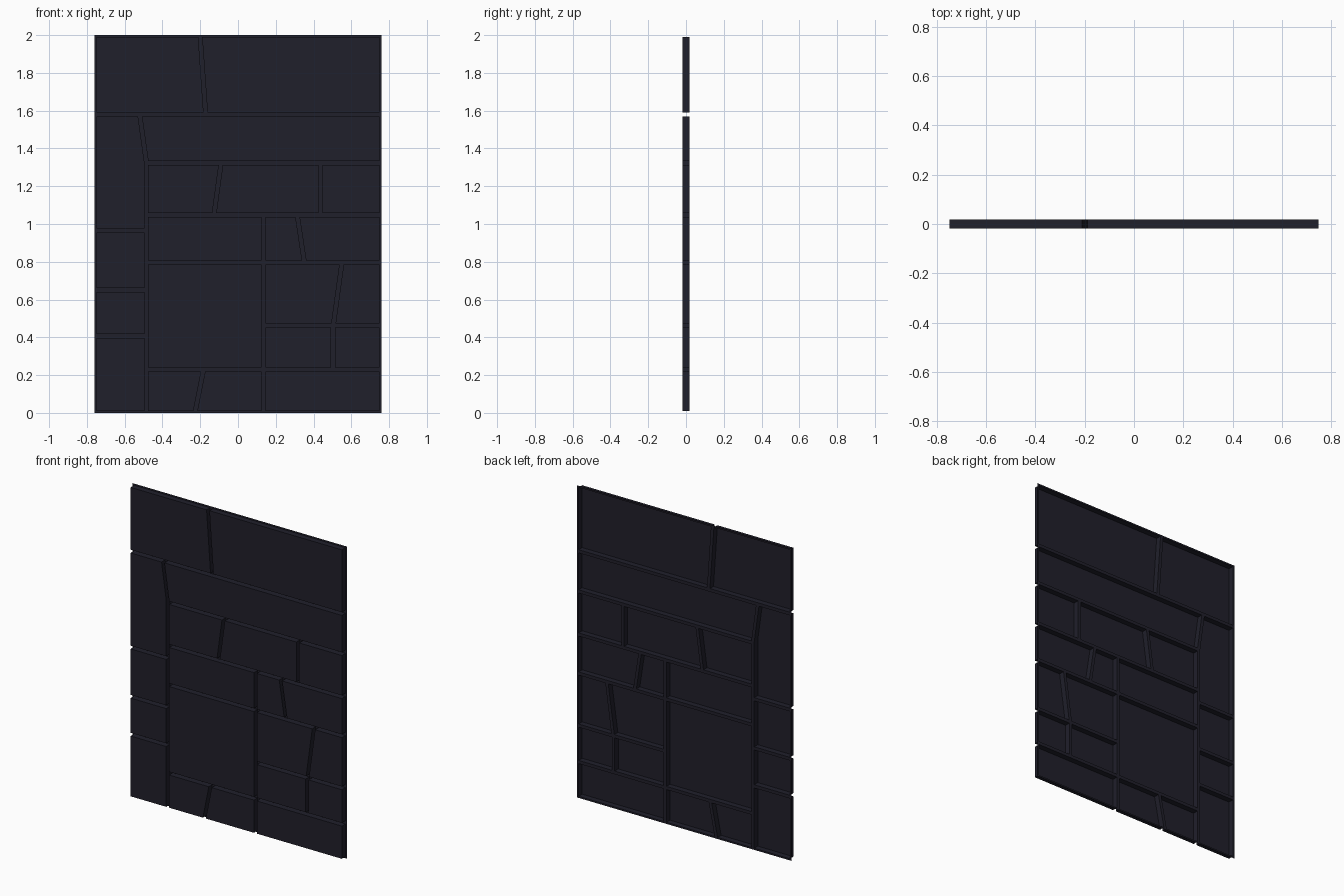
import bpy
import bmesh

cube = bpy.data.objects.get("Cube")
if cube:
    bpy.data.objects.remove(cube, do_unlink=True)

FRONT, BACK = -0.018, 0.018
GAP = 0.0103         # half the width of a joint, and the rim around the wall
EDGE, TOP = 0.759, 2

stone = bpy.data.materials.new("dark_slate")
stone.use_nodes = True
slate = (0.0145, 0.014, 0.024, 1)
stone.diffuse_color = slate
bsdf = next(n for n in stone.node_tree.nodes if n.type == "BSDF_PRINCIPLED")
bsdf.inputs["Base Color"].default_value = slate
bsdf.inputs["Roughness"].default_value = 0.8

outlines = []


def finish(name, bm):
    mesh = bpy.data.meshes.new(name)
    bm.to_mesh(mesh)
    bm.free()
    mesh.materials.append(stone)
    bpy.context.collection.objects.link(bpy.data.objects.new(name, mesh))


def slab(name, outline):
    """Raised slab with side walls and an open back, from an (x, z) outline."""
    outlines.append(outline)
    bm = bmesh.new()
    front = [bm.verts.new((x, FRONT, z)) for x, z in outline]
    back = [bm.verts.new((x, BACK, z)) for x, z in outline]
    bm.faces.new(front)
    for i in range(len(front)):
        bm.faces.new((front[i], front[i - 1], back[i - 1], back[i]))
    finish(name, bm)


def course(name, z0, z1, x0, x1, joints=()):
    """Row of slabs between joint centre lines; joints are (bottom x, top x)."""
    sides = [(x0, x0), *joints, (x1, x1)]
    for i, ((lb, lt), (rb, rt)) in enumerate(zip(sides, sides[1:]), 1):
        slab(f"{name}_slab_{i}", [(lb + GAP, z0 + GAP), (rb - GAP, z0 + GAP),
                                  (rt - GAP, z1 - GAP), (lt + GAP, z1 - GAP)])


# Heights of the long joints, and the two upright joints
Z1, Z2, Z3, Z4, Z5, Z6 = 0.23, 0.463, 0.797, 1.047, 1.323, 1.58
COLUMN, MID = -0.486, 0.136

# Top course
course("top", Z6, TOP, -EDGE, EDGE, [(-0.172, -0.2)])

# Left column
LEFT = [0, 0.407, 0.65, 0.965]
for i, (z0, z1) in enumerate(zip(LEFT, LEFT[1:]), 1):
    course(f"left_column_{i}", z0, z1, -EDGE, COLUMN)

# Long lintel and the tall slab that leans against it
LEAN = -0.519
slab("lintel_slab", [(COLUMN + GAP, Z5 + GAP), (EDGE - GAP, Z5 + GAP),
                     (EDGE - GAP, Z6 - GAP), (LEAN + GAP, Z6 - GAP)])
slab("left_tall_slab", [(-EDGE + GAP, LEFT[3] + GAP), (COLUMN - GAP, LEFT[3] + GAP),
                        (COLUMN - GAP, Z5 + GAP), (LEAN - GAP, Z6 - GAP),
                        (-EDGE + GAP, Z6 - GAP)])

# Right-hand courses, from upper to lower
course("upper", Z4, Z5, COLUMN, EDGE, [(-0.126, -0.091), (0.436, 0.436)])
course("middle_left", Z3, Z4, COLUMN, MID)
course("middle_right", Z3, Z4, MID, EDGE, [(0.35, 0.315)])
course("large", Z1, Z3, COLUMN, MID)
course("lower_right", Z2, Z3, MID, EDGE, [(0.506, 0.549)])
course("small_right", Z1, Z2, MID, EDGE, [(0.503, 0.503)])
course("bottom_left", 0, Z1, COLUMN, MID, [(-0.226, -0.184)])
course("bottom_right", 0, Z1, MID, EDGE)

# Joints and rim: one flat sheet at the back, open behind every slab
bm = bmesh.new()
rim = [(-EDGE, 0), (EDGE, 0), (EDGE, TOP), (-EDGE, TOP)]
for outline in [rim] + outlines:
    loop = [bm.verts.new((x, BACK, z)) for x, z in outline]
    for i in range(len(loop)):
        bm.edges.new((loop[i - 1], loop[i]))
bmesh.ops.triangle_fill(bm, edges=bm.edges[:], use_dissolve=False, normal=(0, -1, 0))
finish("joint_sheet", bm)
